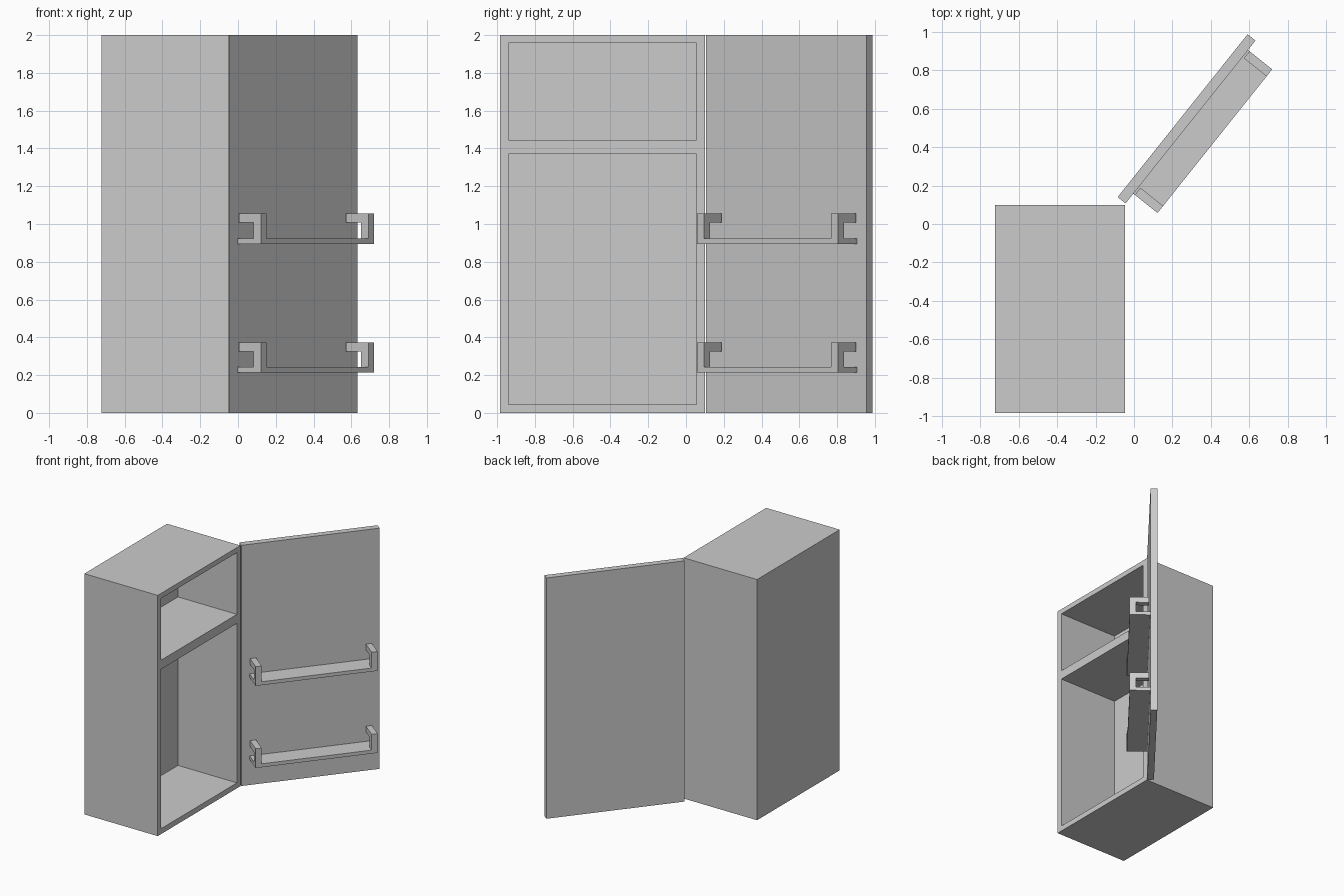
import bpy, bmesh, math
from mathutils import Matrix

if "Cube" in bpy.data.objects:
    bpy.data.objects.remove(bpy.data.objects["Cube"], do_unlink=True)

grey = bpy.data.materials.new("light_grey")
grey.use_nodes = True
GREY = (0.6, 0.6, 0.6, 1)
grey.diffuse_color = GREY
grey.node_tree.nodes["Principled BSDF"].inputs["Base Color"].default_value = GREY


def add_object(name, bm):
    bmesh.ops.recalc_face_normals(bm, faces=bm.faces)
    mesh = bpy.data.meshes.new(name)
    bm.to_mesh(mesh)
    bm.free()
    mesh.materials.append(grey)
    obj = bpy.data.objects.new(name, mesh)
    bpy.context.collection.objects.link(obj)
    return obj


def prism(name, profile, start, end):
    """Extrude a (y, z) profile along x."""
    bm = bmesh.new()
    face = bm.faces.new([bm.verts.new((start, y, z)) for y, z in profile])
    out = bmesh.ops.extrude_face_region(bm, geom=[face])["geom"]
    verts = [g for g in out if isinstance(g, bmesh.types.BMVert)]
    bmesh.ops.translate(bm, verts=verts, vec=(end - start, 0, 0))
    return add_object(name, bm)


def box(name, x, y, z):
    return prism(name, [(y[0], z[0]), (y[1], z[0]), (y[1], z[1]), (y[0], z[1])], *x)


def cut(obj, cutter):
    """Subtract the cutter for good and remove it."""
    mod = obj.modifiers.new("cut", "BOOLEAN")
    mod.operation, mod.solver, mod.object = "DIFFERENCE", "EXACT", cutter
    bpy.context.view_layer.objects.active = obj
    bpy.ops.object.modifier_apply(modifier=mod.name)
    bpy.data.objects.remove(cutter, do_unlink=True)


# Cabinet shell with two compartments divided by a thick shelf
cabinet = box("cabinet", (-0.723, -0.048), (-0.985, 0.1), (0, 2))
for low, high in ((0.045, 1.37), (1.445, 1.958)):
    cut(cabinet, box("compartment_cutter", (-0.59, 0.1), (-0.94, 0.055), (low, high)))

# Open door, modelled along x and swung about its hinge edge
hinge = Matrix.Translation((-0.044, 0.107, 0)) @ Matrix.Rotation(math.radians(51.4), 4, "Z")
door = box("door", (0, 1.085), (0, 0.053), (0, 2))
door.matrix_world = hinge

# Door racks: a floor plate with a hooked bracket at each end
bracket = [(0, 0), (-0.161, 0), (-0.161, 0.16), (-0.01, 0.16),
           (-0.01, 0.112), (-0.11, 0.112), (-0.11, 0.029), (0, 0.029)]
for name, height in (("lower_rack", 0.213), ("upper_rack", 0.895)):
    rack = prism(name, bracket, 0.065, 1.022)
    cut(rack, box("rack_cutter", (0.112, 0.975), (-0.3, 0.1), (0.029, 0.3)))
    rack.matrix_world = hinge @ Matrix.Translation((0, 0, height))
